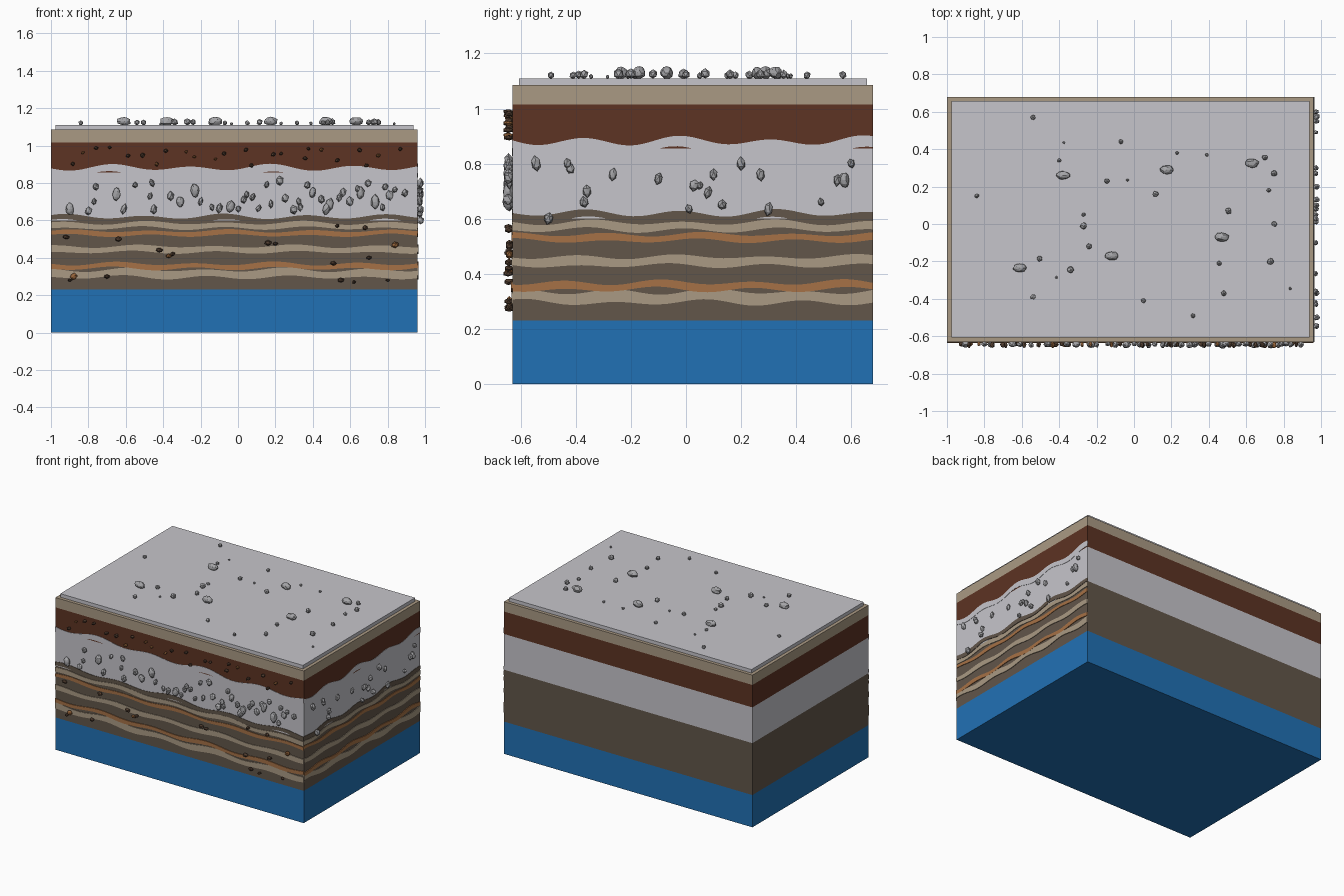
import bpy, bmesh, math, random
from mathutils import Matrix, Vector

if "Cube" in bpy.data.objects:
    bpy.data.objects.remove(bpy.data.objects["Cube"])

random.seed(7)
X0, X1, Y0, Y1 = -1.0, 0.96, -0.63, 0.68


def mat(name, r, g, b):
    m = bpy.data.materials.new(name)
    lin = [(c / 255 / 12.92) if c < 10 else ((c / 255 + 0.055) / 1.055) ** 2.4 for c in (r, g, b)]
    m.diffuse_color = (*lin, 1)
    m.use_nodes = True
    m.node_tree.nodes["Principled BSDF"].inputs["Base Color"].default_value = m.diffuse_color
    return m


BLUE = mat("water blue", 33, 113, 181)
BROWN = mat("clay brown", 98, 86, 74)
GRAY = mat("pale gray", 198, 197, 203)
RUST = mat("rust soil", 93, 51, 35)
TAN = mat("sand tan", 170, 154, 132)
ORANGE = mat("orange seam", 166, 113, 70)
STONE = mat("stone gray", 165, 165, 168)
DARK = mat("dark pebble", 84, 64, 50)
OCHRE = mat("ochre pebble", 150, 100, 58)


def finish(name, bm, *mats):
    bmesh.ops.recalc_face_normals(bm, faces=bm.faces)
    me = bpy.data.meshes.new(name)
    bm.to_mesh(me)
    bm.free()
    for m in mats:
        me.materials.append(m)
    ob = bpy.data.objects.new(name, me)
    bpy.context.collection.objects.link(ob)
    return ob


def slab(name, z0, z1, m, inset=0.0):
    bm = bmesh.new()
    bmesh.ops.create_cube(bm, size=1)
    for v in bm.verts:
        v.co = (X1 - inset if v.co.x > 0 else X0 + inset,
                Y1 - inset if v.co.y > 0 else Y0 + inset,
                z1 if v.co.z > 0 else z0)
    finish(name, bm, m)


# main ground layers
slab("groundwater_layer", 0, 0.23, BLUE)
slab("clay_layer", 0.23, 0.60, BROWN)
slab("gravel_layer", 0.60, 0.855, GRAY)
slab("rust_soil_layer", 0.855, 1.015, RUST)
slab("sand_layer", 1.015, 1.085, TAN)
slab("surface_slab", 1.085, 1.11, GRAY, 0.023)


# place a point on the front (side 0) or right (side 1) cut face, d = distance out
def on_face(side, u, z, d):
    return Vector((u, Y0 - d, z)) if side == 0 else Vector((X1 + d, u, z))


# thin wavy seams on the two cut faces
def seam(name, side, z, half, amp, peak, m, out):
    a, b = (X0, X1) if side == 0 else (Y0, Y1)
    period = 0.43 if side == 0 else 0.34
    n = 72
    bm = bmesh.new()
    rows = []
    for i in range(n + 1):
        u = a + (b - a) * i / n
        k = 2 * math.pi * (u - peak) / period
        c = z + amp * (0.72 * math.cos(k) + 0.28 * math.cos(k / 2))
        h = half * (1 + 0.15 * math.sin(k * 0.7))
        rows.append([bm.verts.new(on_face(side, u, zz, d))
                     for zz, d in ((c - h, -0.002), (c + h, -0.002), (c + h, out), (c - h, out))])
    for p, q in zip(rows, rows[1:]):
        for j in range(4):
            bm.faces.new((p[j], p[(j + 1) % 4], q[(j + 1) % 4], q[j]))
    bm.faces.new(rows[0])
    bm.faces.new(rows[-1][::-1])
    finish(name, bm, m)


SEAMS = [  # name, height, half thickness, amplitude, front peak, right peak, colour
    ("gravel_edge", 0.863, 0.019, 0.019, -0.68, -0.03, GRAY),
    ("clay_edge", 0.606, 0.014, 0.015, -0.93, 0.32, BROWN),
    ("upper_tan_seam", 0.572, 0.014, 0.011, -0.50, -0.35, TAN),
    ("upper_orange_seam", 0.531, 0.012, 0.009, -0.90, 0.05, ORANGE),
    ("middle_tan_seam", 0.445, 0.016, 0.009, -0.55, -0.05, TAN),
    ("lower_tan_seam", 0.315, 0.020, 0.012, -0.60, 0.08, TAN),
    ("lower_orange_seam", 0.355, 0.013, 0.011, -0.66, -0.10, ORANGE),
]
for i, (name, z, half, amp, pf, pr, m) in enumerate(SEAMS):
    seam("front_" + name, 0, z, half, amp, pf, m, 0.002 + 0.0005 * i)
    seam("right_" + name, 1, z, half, amp, pr, m, 0.002 + 0.0005 * i)


# faceted stone
def stone(bm, loc, size, rot, index=0):
    r = bmesh.ops.create_icosphere(bm, subdivisions=2 if max(size) > 0.03 else 1, radius=1)
    mx = Matrix.LocRotScale(Vector(loc), rot, Vector(size))
    for v in r["verts"]:
        v.co = mx @ (v.co * random.uniform(0.84, 1.06))
        for f in v.link_faces:
            f.material_index = index


def face_stones(name, side, spots, rmin, rmax, tall, mats):
    bm = bmesh.new()
    for u, z in spots:
        r = random.uniform(rmin, rmax)
        rot = Matrix.Rotation(random.uniform(-0.4, 0.4), 3, 'Y' if side == 0 else 'X').to_quaternion()
        t = r * random.uniform(*tall)
        depth = random.uniform(0.014, 0.021)
        size = (r, depth, t) if side == 0 else (depth, r, t)
        stone(bm, on_face(side, u, z, depth * 0.8), size, rot, random.randrange(len(mats)))
    finish(name, bm, *mats)


def scatter(n, u0, u1, z0, z1):
    step = (u1 - u0) / n
    return [(u0 + step * (i + random.random()), random.uniform(z0, z1)) for i in range(n)]


# gravel stones
FRONT = [(-.90, .66), (-.80, .65), (-.77, .70), (-.76, .78), (-.65, .74), (-.61, .66), (-.55, .79),
         (-.47, .73), (-.46, .80), (-.45, .66), (-.36, .73), (-.31, .70), (-.23, .76), (-.20, .70),
         (-.14, .67), (-.10, .665)]
face_stones("front_gravel", 0, FRONT + scatter(30, -0.05, 0.90, 0.65, 0.82),
            0.014, 0.024, (1.1, 1.7), [STONE])
RIGHT = [(-.545, .80), (-.50, .60), (-.43, .80), (-.42, .78), (-.37, .66), (-.36, .70), (-.265, .76),
         (-.10, .745), (.01, .635), (.03, .72), (.05, .72), (.08, .695), (.10, .76), (.13, .65),
         (.20, .80), (.27, .76), (.30, .635), (.49, .66), (.55, .74), (.575, .74), (.60, .80)]
face_stones("right_gravel", 1, RIGHT, 0.012, 0.019, (1.1, 1.8), [STONE])

# small pebbles in the rust soil and in the clay
face_stones("rust_soil_pebbles", 0, scatter(24, -0.92, 0.9, 0.89, 0.99), 0.009, 0.015, (0.7, 1.1), [DARK, DARK, OCHRE])
CLAY = [(-.92, .51), (-.90, .28), (-.88, .30), (-.70, .30), (-.64, .50), (-.42, .44), (-.37, .41),
        (-.35, .42), (.16, .48), (.20, .475), (.51, .37), (.53, .57), (.55, .28), (.62, .27),
        (.68, .56), (.70, .40), (.84, .47), (.80, .28)]
face_stones("clay_pebbles", 0, CLAY, 0.012, 0.022, (0.6, 1.0), [DARK, DARK, OCHRE])

# loose stones on the surface: x, y, radius
TOP = [(-.54, .57, .016), (-.375, .435, .008), (-.40, .34, .013), (-.38, .26, .04), (-.84, .15, .014),
       (-.07, .44, .014), (.175, .29, .04), (.23, .38, .011), (.39, .37, .011), (.63, .325, .04),
       (.70, .355, .018), (.75, .27, .019), (.72, .18, .014), (-.145, .23, .016), (-.035, .235, .009),
       (.115, .16, .019), (-.27, .05, .013), (-.27, -.01, .021), (-.24, -.12, .018), (-.12, -.17, .04),
       (-.61, -.235, .04), (-.505, -.185, .017), (-.34, -.245, .021), (-.415, -.285, .008),
       (-.54, -.39, .017), (.05, -.41, .015), (.315, -.49, .014), (.48, -.37, .017), (.455, -.21, .016),
       (.47, -.07, .04), (.505, .07, .02), (.75, 0, .017), (.73, -.20, .021), (.835, -.345, .009)]
bm = bmesh.new()
for x, y, r in TOP:
    big = r > 0.03
    h = 0.024 if big else r
    rot = Matrix.Rotation(0 if big else random.uniform(-1, 1), 3, 'Z').to_quaternion()
    stone(bm, (x, y, 1.108 + h * 0.9), (r, r * (0.62 if big else 0.95), h), rot)
finish("surface_stones", bm, STONE)
